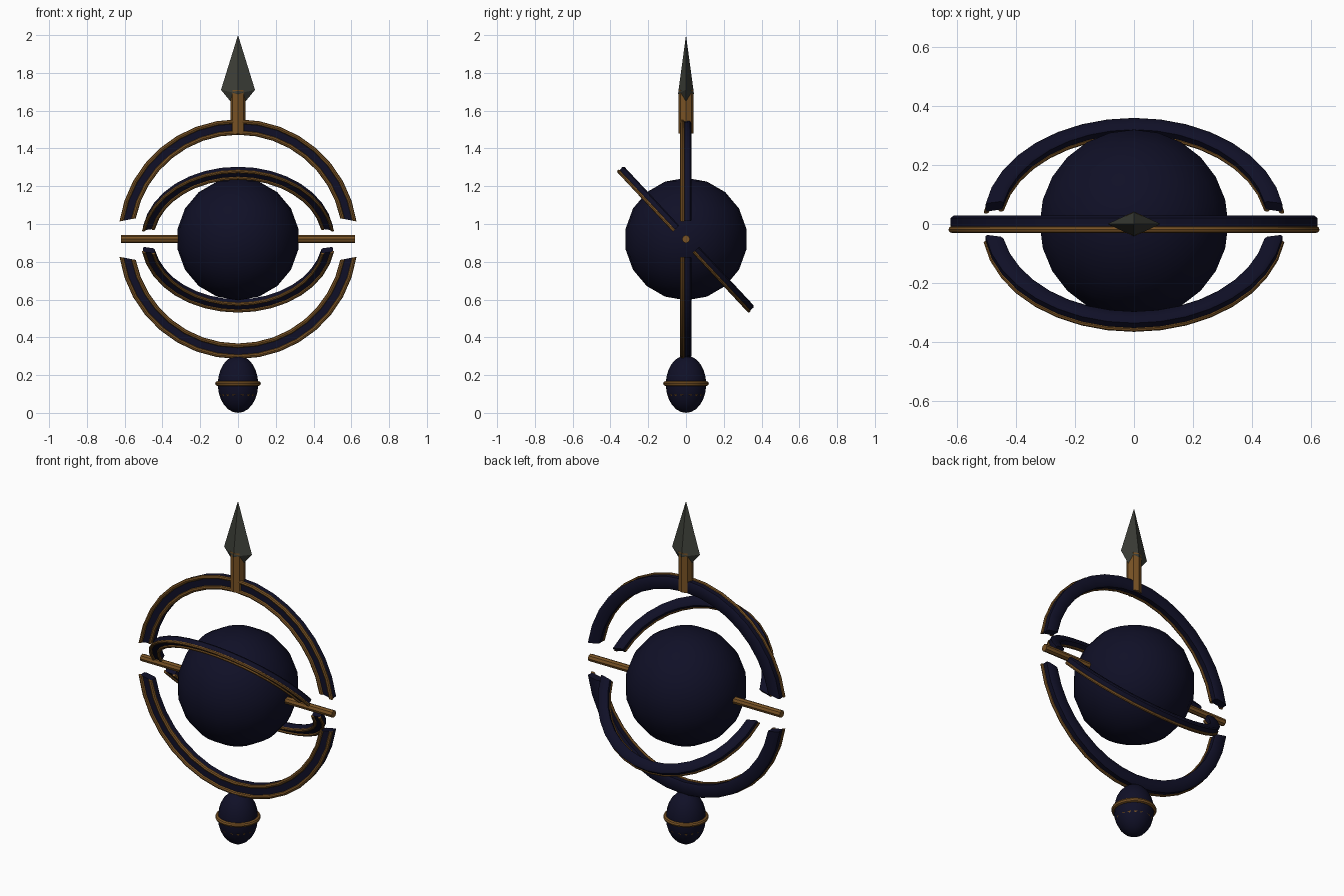
import bpy, bmesh
from math import sin, cos, pi, radians
from mathutils import Matrix, Vector

if "Cube" in bpy.data.objects:
    bpy.data.objects.remove(bpy.data.objects["Cube"])

CENTRE = Vector((0, 0, 0.92))


def material(name, rgb, rough=0.6):
    m = bpy.data.materials.new(name)
    m.use_nodes = True
    m.diffuse_color = (*rgb, 1)
    bsdf = m.node_tree.nodes["Principled BSDF"]
    bsdf.inputs["Base Color"].default_value = (*rgb, 1)
    bsdf.inputs["Roughness"].default_value = rough
    return m


NAVY = material("navy enamel", (0.005, 0.005, 0.02))
GOLD = material("aged gold", (0.19, 0.085, 0.018))
STEEL = material("dark steel", (0.046, 0.049, 0.039))


def finish(bm, name, mat, smooth=40):
    bmesh.ops.recalc_face_normals(bm, faces=bm.faces)
    mesh = bpy.data.meshes.new(name)
    bm.to_mesh(mesh)
    bm.free()
    mesh.materials.append(mat)
    ob = bpy.data.objects.new(name, mesh)
    bpy.context.collection.objects.link(ob)
    if smooth:
        bpy.ops.object.select_all(action='DESELECT')
        ob.select_set(True)
        bpy.context.view_layer.objects.active = ob
        bpy.ops.object.shade_smooth_by_angle(angle=radians(smooth))
    return ob


def ball(name, mat, centre, scale, segs, rings, turn=0):
    bm = bmesh.new()
    bmesh.ops.create_uvsphere(bm, u_segments=segs, v_segments=rings, radius=1)
    bm.transform(Matrix.Translation(centre) @ Matrix.Rotation(turn, 4, 'X')
                 @ Matrix.Diagonal((*scale, 1)))
    return finish(bm, name, mat)


def cylinder(name, mat, centre, radius, length, turn=0):
    bm = bmesh.new()
    bmesh.ops.create_cone(bm, cap_ends=True, segments=8, radius1=radius,
                          radius2=radius, depth=length)
    bm.transform(Matrix.Translation(centre) @ Matrix.Rotation(turn, 4, 'Y'))
    return finish(bm, name, mat)


def circle(r, y, radius, n=8):
    return [(r + radius * cos(2 * pi * i / n), y + radius * sin(2 * pi * i / n))
            for i in range(n)]


def half_ring(name, mat, profile, lower, scale, tilt, steps=16):
    """Sweep a (radius, depth) profile along half a ring, leaving side gaps."""
    bm = bmesh.new()
    loops = []
    for i in range(steps + 1):
        loop = []
        for r, y in profile:
            gap = radians(11.4 - 37 * (r - 0.555))
            a = gap + (pi - 2 * gap) * i / steps
            loop.append(bm.verts.new((r * cos(a), y, r * sin(a) * lower)))
        loops.append(loop)
    n = len(profile)
    for a, b in zip(loops, loops[1:]):
        for j in range(n):
            bm.faces.new((a[j], a[(j + 1) % n], b[(j + 1) % n], b[j]))
    bm.faces.new(loops[0])
    bm.faces.new(loops[-1])
    bm.transform(Matrix.Translation(CENTRE) @ Matrix.Rotation(tilt, 4, 'X')
                 @ Matrix.Scale(scale, 4))
    return finish(bm, name, mat)


def torus(name, mat, z, major, minor, segs=24):
    bm = bmesh.new()
    loops = []
    for i in range(segs):
        a = 2 * pi * i / segs
        loops.append([bm.verts.new((r * cos(a), r * sin(a), z + h))
                      for r, h in circle(major, 0, minor)])
    for i in range(segs):
        a, b = loops[i], loops[(i + 1) % segs]
        for j in range(8):
            bm.faces.new((a[j], a[(j + 1) % 8], b[(j + 1) % 8], b[j]))
    return finish(bm, name, mat)


# Central globe and the axle through it
ball("globe", NAVY, CENTRE, (0.324,) * 3, 24, 9)
cylinder("axle", GOLD, CENTRE, 0.021, 1.24, pi / 2)

# Split rings: navy band with softened back, gold trim along both front edges
band = [(0.559, -0.018), (0.626, -0.018), (0.628, 0.02), (0.618, 0.028),
        (0.566, 0.028), (0.556, 0.02)]
for ring, scale, tilt in (("outer", 1, 0), ("inner", 0.81, radians(43))):
    for half, lower in (("upper", 1), ("lower", -1)):
        label = f"{ring}_ring_{half}"
        half_ring(label + "_band", NAVY, band, lower, scale, tilt)
        for edge, r in (("inside", 0.564), ("outside", 0.623)):
            half_ring(f"{label}_{edge}_trim", GOLD, circle(r, -0.019, 0.0115),
                      lower, scale, tilt)

# Shaft and spear tip
cylinder("spear_shaft", GOLD, (0, 0, 1.595), 0.04, 0.23)
bm = bmesh.new()
waist = [bm.verts.new(p) for p in ((0.09, 0, 1.71), (0, 0.042, 1.69),
                                   (-0.09, 0, 1.71), (0, -0.042, 1.69))]
for z in (2.0, 1.6):
    tip = bm.verts.new((0, 0, z))
    for i in range(4):
        bm.faces.new((waist[i], waist[(i + 1) % 4], tip))
finish(bm, "spear_tip", STEEL, smooth=0)

# Pommel with a raised gold band and a nearly flush lower one
ball("pommel", NAVY, (0, 0, 0.152), (0.107, 0.107, 0.152), 16, 12)
torus("pommel_band", GOLD, 0.155, 0.108, 0.013)
torus("pommel_lower_band", GOLD, 0.096, 0.0875, 0.0105, 20)
